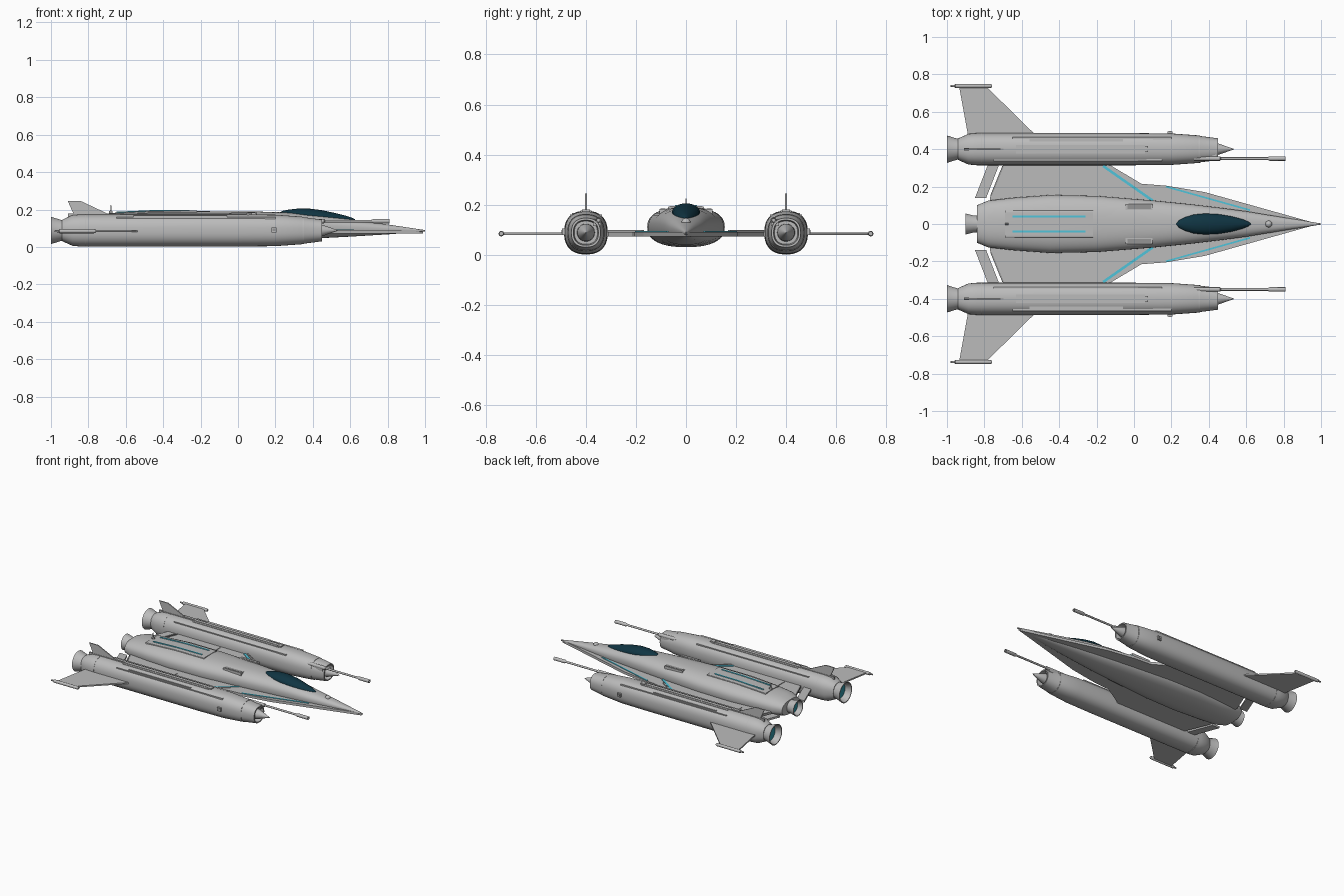
import bpy, bmesh, math
from math import cos, sin, pi, copysign

cube = bpy.data.objects.get("Cube")
if cube:
    bpy.data.objects.remove(cube, do_unlink=True)


def material(name, rgb):
    m = bpy.data.materials.new(name)
    m.use_nodes = True
    m.diffuse_color = (*rgb, 1)
    bsdf = next(n for n in m.node_tree.nodes if n.type == 'BSDF_PRINCIPLED')
    bsdf.inputs["Base Color"].default_value = (*rgb, 1)
    return m


GREY = material("hull_grey", (0.5, 0.5, 0.5))
TRIM = material("trim_grey", (0.3, 0.3, 0.3))
GLASS = material("canopy_glass", (0.005, 0.035, 0.055))
CYAN = material("cyan_light", (0.08, 0.55, 0.7))
GLOW = material("engine_glow", (0.03, 0.3, 0.38))


def finish(name, bm, mat, smooth=False):
    bmesh.ops.recalc_face_normals(bm, faces=bm.faces)
    mesh = bpy.data.meshes.new(name)
    bm.to_mesh(mesh)
    bm.free()
    mesh.materials.append(mat)
    ob = bpy.data.objects.new(name, mesh)
    bpy.context.collection.objects.link(ob)
    if smooth:
        bpy.ops.object.select_all(action='DESELECT')
        ob.select_set(True)
        bpy.context.view_layer.objects.active = ob
        bpy.ops.object.shade_smooth_by_angle(angle=math.radians(32))
    return ob


def loft(name, stations, mat, power=2.0, y=0.0, sides=40):
    """Skin superellipse sections along x; a station is (x, half width, top, bottom)."""
    bm = bmesh.new()
    rings = []
    for x, w, top, bot in stations:
        ring = []
        for i in range(sides):
            a = 2 * pi * i / sides
            c, s = cos(a), sin(a)
            py = copysign(abs(c) ** (2 / power), c) * w
            pz = copysign(abs(s) ** (2 / power), s) * (top - bot) / 2
            ring.append(bm.verts.new((x, y + py, (top + bot) / 2 + pz)))
        rings.append(ring)
    for a, b in zip(rings, rings[1:]):
        for i in range(sides):
            j = (i + 1) % sides
            bm.faces.new((a[i], a[j], b[j], b[i]))
    bm.faces.new(rings[0])
    bm.faces.new(rings[-1])
    return finish(name, bm, mat, True)


def lathe(name, profile, mat, y, z, power=2.0, sides=32):
    return loft(name, [(x, r, z + r, z - r) for x, r in profile], mat, power, y, sides)


def prism(name, pts, lo, hi, mat, axis='z'):
    """Extrude an outline: (x, y) along z, or (x, z) along y."""
    bm = bmesh.new()
    put = (lambda p, h: (p[0], p[1], h)) if axis == 'z' else (lambda p, h: (p[0], h, p[1]))
    a = [bm.verts.new(put(p, lo)) for p in pts]
    b = [bm.verts.new(put(p, hi)) for p in pts]
    bm.faces.new(a)
    bm.faces.new(b)
    for i in range(len(pts)):
        j = (i + 1) % len(pts)
        bm.faces.new((a[i], a[j], b[j], b[i]))
    return finish(name, bm, mat)


def box(name, x0, x1, y0, y1, z0, z1, mat):
    return prism(name, [(x0, y0), (x1, y0), (x1, y1), (x0, y1)], z0, z1, mat)


def strip(name, p, q, width, lo, hi, mat):
    dx, dy = q[0] - p[0], q[1] - p[1]
    d = math.hypot(dx, dy)
    nx, ny = -dy / d * width / 2, dx / d * width / 2
    return prism(name, [(p[0] + nx, p[1] + ny), (q[0] + nx, q[1] + ny),
                        (q[0] - nx, q[1] - ny), (p[0] - nx, p[1] - ny)], lo, hi, mat)


# Fuselage and canopy
loft("fuselage", [(-.84, .1, .15, .05), (-.78, .125, .17, .038), (-.65, .14, .181, .033),
                  (-.45, .155, .19, .03), (-.2, .15, .191, .03), (.1, .126, .189, .035),
                  (.3, .106, .183, .04), (.45, .088, .17, .047), (.6, .068, .148, .055),
                  (.8, .035, .12, .067), (1, .003, .09, .082)], GREY, 2.4, sides=56)
loft("canopy", [(.225, .004, .186, .17), (.24, .022, .193, .16), (.27, .037, .199, .15),
                (.32, .051, .205, .14), (.38, .056, .205, .13), (.45, .053, .196, .12),
                (.52, .042, .181, .115), (.58, .028, .166, .11), (.61, .016, .156, .11),
                (.625, .004, .148, .12)], GLASS)

# Dorsal deck with light strips, antenna and nose sensor
deck = [(-.69, .181), (-.45, .193), (-.22, .194)]
loft("dorsal_deck", [(x, .072, t, .15) for x, t in deck], GREY, 12)
for y in (-.04, .04):
    loft("deck_light", [(-.65, .005, .188, .17), (-.45, .005, .197, .17),
                        (-.26, .005, .198, .17)], CYAN, 12, y, 16)
lathe("antenna_base", [(-.69, .006), (-.67, .006)], GREY, 0, .186)
prism("antenna", [(-.684, .17), (-.674, .17), (-.678, .225), (-.682, .225)],
      -.002, .002, GREY, 'y')
lathe("nose_sensor", [(.72 - .018 * cos(t * pi / 8), .018 * sin(t * pi / 8) + .0005)
                      for t in range(9)], GREY, 0, .128)

# Main engine
lathe("main_nozzle", [(-.82, .045), (-.855, .045), (-.9, .056), (-.9, .051), (-.86, .04)],
      GREY, 0, .1)
lathe("main_engine_glow", [(-.866, .041), (-.858, .041)], GLOW, 0, .1)

# Wing plate with both strakes in one outline
half = [(.9, .024), (.38, .17), (.17, .205), (.04, .215), (-.12, .31), (-.12, .36),
        (-.7, .36), (-.7, .31), (-.77, .14)]
prism("wing", [(.99, 0)] + half + [(x, -y) for x, y in reversed(half)], .072, .09, GREY)

NZ = .088  # nacelle axis height
for s, side in ((-1, "front"), (1, "back")):
    yc = s * .4

    def part(text):
        return side + "_" + text

    # Wing details
    prism(part("flap"), [(-.85, s * .14), (-.79, s * .14), (-.72, s * .32), (-.78, s * .32)],
          .074, .088, GREY)
    strip(part("flap_seam"), (-.765, s * .15), (-.7, s * .31), .008, .085, .093, TRIM)
    box(part("wing_panel"), -.58, -.35, s * .19, s * .3, .085, .094, GREY)
    strip(part("wing_light"), (-.165, s * .31), (.1, s * .125), .014, .085, .094, CYAN)
    strip(part("wing_ridge"), (-.145, s * .315), (.06, s * .172), .008, .085, .098, GREY)
    strip(part("strake_light"), (.17, s * .2), (.62, s * .074), .009, .085, .094, CYAN)
    box(part("vent_frame"), -.045, .1, s * .076, s * .106, .13, .182, GREY)
    box(part("vent_grille"), -.035, .09, s * .081, s * .101, .175, .184, TRIM)

    # Nacelle, nozzle and intake
    lathe(part("nacelle"), [(-.94, .057), (-.93, .062), (-.885, .082), (-.84, .086), (0, .086),
                            (.2, .084), (.34, .074), (.35, .071), (.45, .058), (.45, .05),
                            (.41, .046)], GREY, yc, NZ, 2.4, 48)
    lathe(part("nozzle"), [(-.92, .055), (-.945, .056), (-1, .073), (-1, .067), (-.95, .05)],
          GREY, yc, NZ)
    lathe(part("engine_glow"), [(-.958, .052), (-.948, .052)], GLOW, yc, NZ)
    lathe(part("intake_spike"), [(.4, .036), (.44, .034), (.535, .001)], GREY, yc, NZ)
    for x in (-.82, .35):
        lathe(part("nacelle_band"), [(x - .004, .083 if x < 0 else .073),
                                     (x + .004, .0872 if x < 0 else .0725)],
              GREY, yc, NZ, 2.4, 48)

    # Rails and fittings on the nacelle
    box(part("centre_rail"), -.91, .07, yc - .006, yc + .006, .15, .178, GREY)
    box(part("rail_head"), .045, .075, yc - .016, yc + .016, .15, .181, GREY)
    box(part("rail_cover"), -.63, .06, yc - .022, yc + .022, .15, .1755, GREY)
    box(part("outer_rail"), -.65, .2, s * .452, s * .464, .13, .16, GREY)
    box(part("outer_cover"), -.56, -.06, s * .432, s * .456, .14, .167, GREY)
    box(part("inner_rail"), -.75, .15, s * .336, s * .348, .13, .16, GREY)
    box(part("side_fitting"), .178, .206, s * .47, s * .495, .078, .104, GREY)
    box(part("side_port"), .184, .2, s * .494, s * .497, .084, .098, TRIM)

    # Fins and tip pod
    prism(part("dorsal_fin"), [(-.91, .245), (-.84, .245), (-.67, .165), (-.87, .155)],
          yc - .004, yc + .004, GREY, 'y')
    prism(part("side_fin"), [(-.885, s * .46), (-.51, s * .46), (-.79, s * .735),
                             (-.935, s * .735)], .079, .089, GREY)
    lathe(part("tip_pod"), [(-.98, .005), (-.96, .006), (-.955, .011), (-.77, .011),
                            (-.76, .008)], GREY, s * .738, .084, 2, 16)

    # Cannon
    lathe(part("cannon"), [(.32, .012), (.46, .012), (.465, .007), (.715, .007), (.725, .012),
                           (.81, .012), (.81, .008), (.79, .007)], GREY, s * .35, .138, 2, 16)
    box(part("cannon_mount"), .34, .44, s * .34, s * .372, .115, .143, GREY)
